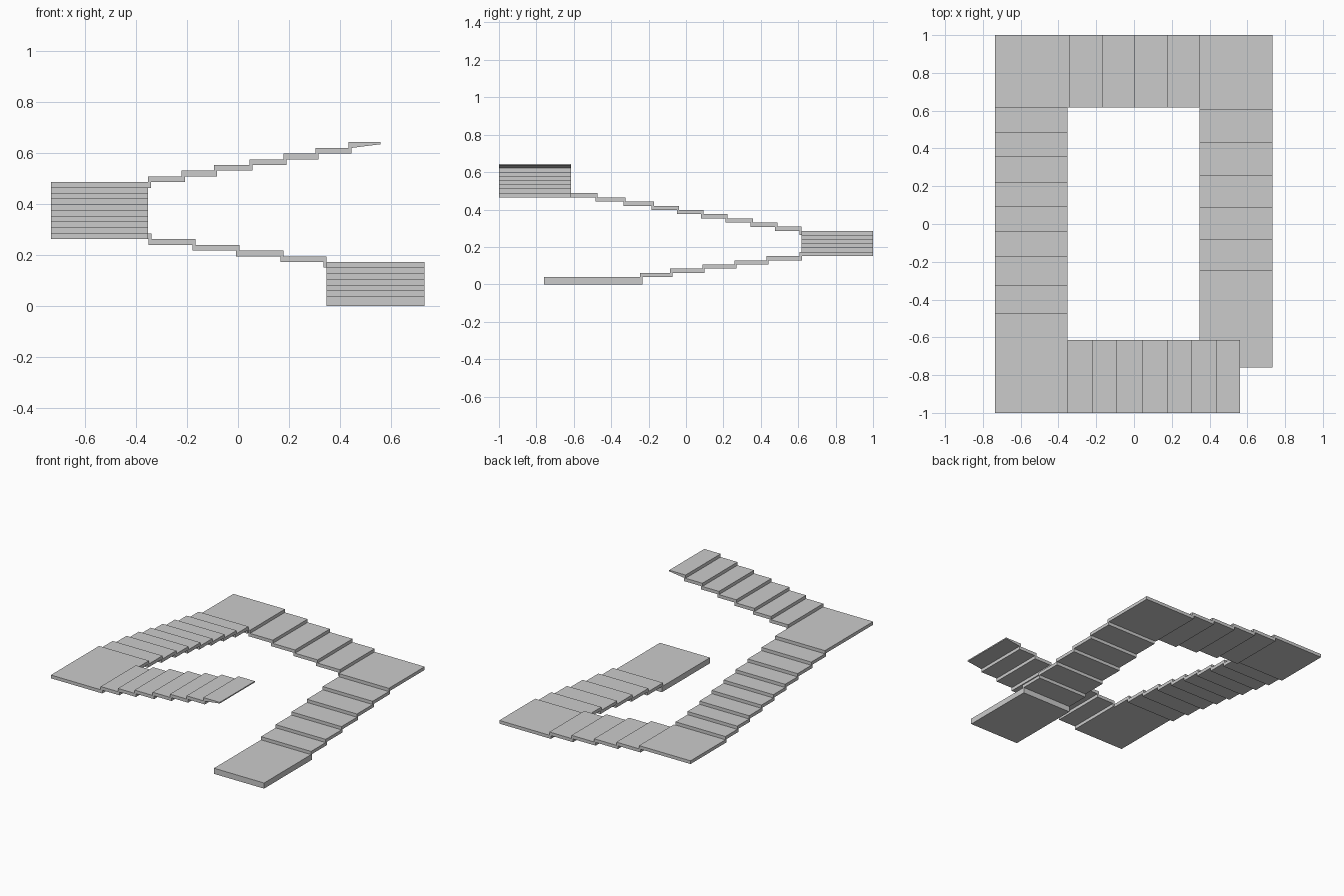
import bpy, bmesh

if "Cube" in bpy.data.objects:
    bpy.data.objects.remove(bpy.data.objects["Cube"])

RISE = 0.0224     # step height
SLAB = 0.0225     # tread thickness
RISER = 0.012     # riser thickness
BASE = 0.039      # top of the entry platform


def flight(name, axis, noses, end, z0, side, start=None, end_thick=SLAB):
    """Folded-slab stair profile along an axis, extruded across the side range."""
    d = RISER if end > noses[0] else -RISER
    top, bottom = [], []
    if start is not None:                     # thick entry platform
        top.append((start, z0))
        bottom.append((start, 0.0))
        low = 0.0
    else:
        bottom.append((noses[0], z0 - SLAB))
        low = z0 - SLAB
    for i, n in enumerate(noses):
        z = z0 + i * RISE
        top += [(n, z), (n, z + RISE)]
        bottom += [(n + d, low), (n + d, z + RISE - SLAB)]
        low = z + RISE - SLAB
    z_end = z0 + len(noses) * RISE
    top.append((end, z_end))
    bottom.append((end, z_end - end_thick))
    profile = top + bottom[::-1]

    bm = bmesh.new()

    def place(s, w, z):
        return (s, w, z) if axis == 'x' else (w, s, z)

    face = bm.faces.new([bm.verts.new(place(s, side[0], z)) for s, z in profile])
    ext = bmesh.ops.extrude_face_region(bm, geom=[face])
    width = side[1] - side[0]
    move = (0, width, 0) if axis == 'x' else (width, 0, 0)
    bmesh.ops.translate(bm, vec=move,
                        verts=[g for g in ext['geom'] if isinstance(g, bmesh.types.BMVert)])
    bmesh.ops.recalc_face_normals(bm, faces=bm.faces)
    bmesh.ops.triangulate(bm, faces=[f for f in bm.faces if len(f.verts) > 4])
    mesh = bpy.data.meshes.new(name)
    bm.to_mesh(mesh)
    bm.free()
    bpy.context.collection.objects.link(bpy.data.objects.new(name, mesh))
    return z_end


# Four flights spiralling upward; each one ends in its corner landing
z = flight("entry_flight_right", 'y', [-0.245, -0.085, 0.088, 0.258, 0.43, 0.607],
           1.0, BASE, (0.348, 0.732), start=-0.76)
z = flight("back_flight", 'x', [0.348, 0.178, 0.005, -0.166, -0.34],
           -0.735, z, (0.618, 1.0))
z = flight("left_flight", 'y', [0.618, 0.488, 0.358, 0.223, 0.093, -0.037, -0.172, -0.323, -0.472],
           -1.0, z, (-0.735, -0.353))
# Top flight finishes in a tapered tread
flight("top_flight_front", 'x', [-0.353, -0.221, -0.094, 0.045, 0.178, 0.305, 0.434],
       0.56, z, (-1.0, -0.615), end_thick=0.008)
